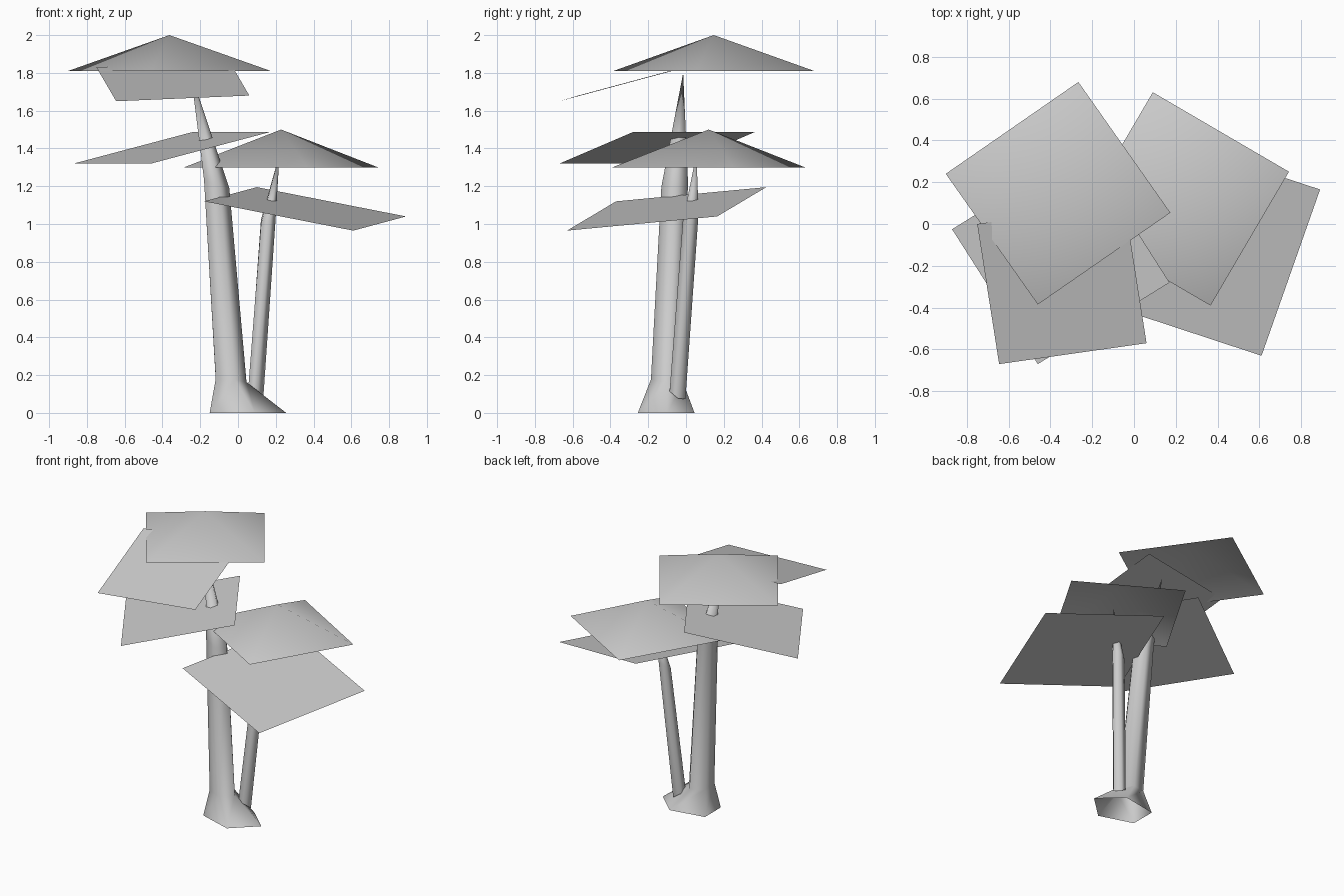
import bpy
from math import cos, sin, tau
from mathutils import Vector

cube = bpy.data.objects.get("Cube")
if cube:
    bpy.data.objects.remove(cube, do_unlink=True)

GREY = (0.6, 0.6, 0.6, 1)
grey = bpy.data.materials.new("plain grey")
grey.use_nodes = True
grey.diffuse_color = GREY
grey.node_tree.nodes["Principled BSDF"].inputs["Base Color"].default_value = GREY


def add_mesh(name, verts, faces):
    mesh = bpy.data.meshes.new(name)
    mesh.from_pydata(verts, [], faces)
    mesh.materials.append(grey)
    mesh.shade_smooth()
    obj = bpy.data.objects.new(name, mesh)
    bpy.context.collection.objects.link(obj)
    return obj


def ring(centre, radius, tilt=(0, 0), sides=5):
    """Polygon around centre; tilt is the rise in z per unit of x and y."""
    points = []
    for i in range(sides):
        x, y = radius * cos(tau * i / sides), radius * sin(tau * i / sides)
        points.append(Vector(centre) + Vector((x, y, tilt[0] * x + tilt[1] * y)))
    return points


def stem(name, rings, tip):
    """Skin a stack of rings and close it in a point; the bottom stays open."""
    n = len(rings[0])
    verts = [p for r in rings for p in r] + [Vector(tip)]
    faces = []
    for level in range(len(rings)):
        for i in range(n):
            a, b = level * n + i, level * n + (i + 1) % n
            if level < len(rings) - 1:
                faces.append((a, b, b + n, a + n))
            else:
                faces.append((a, b, len(verts) - 1))
    return add_mesh(name, verts, faces)


def canopy(name, corner_a, corner_b, centre, rim, apex):
    """Shallow open pyramid, given two neighbouring corners and the centre."""
    c = Vector(centre)
    a, b = Vector(corner_a), Vector(corner_b)
    verts = [(p.x, p.y, rim) for p in (a, b, 2 * c - a, 2 * c - b)] + [(c.x, c.y, apex)]
    return add_mesh(name, verts, [(i, (i + 1) % 4, 4) for i in range(4)])


def leaf_card(name, corner, end_a, end_b):
    """Flat parallelogram from one corner and its two neighbours."""
    c, a, b = Vector(corner), Vector(end_a), Vector(end_b)
    return add_mesh(name, [c, a, a + b - c, b], [(0, 1, 2, 3)])


# Main trunk with flared root
root = [Vector(p) for p in ((0.255, -0.10, 0), (0.10, 0.045, 0), (-0.15, 0, 0),
                            (-0.15, -0.18, 0), (0.09, -0.255, 0))]
stem("trunk",
     [root,
      ring((-0.045, -0.10, 0.17), 0.09, (-0.08, -0.1)),
      ring((-0.12, -0.06, 1.22), 0.074, (-0.4, 0.2))],
     (-0.25, -0.015, 1.8))

# Thin side branch
stem("side_branch",
     [ring((0.09, -0.045, 0.10), 0.044, (-0.5, -0.5)),
      ring((0.157, 0.025, 1.03), 0.044, (0.6, 0.5))],
     (0.22, 0.055, 1.37))

# Canopies
canopy("upper_canopy", (-0.90, 0.24), (-0.46, -0.385), (-0.363, 0.147), 1.81, 2.0)
canopy("lower_canopy", (0.09, 0.63), (-0.285, -0.01), (0.228, 0.12), 1.30, 1.5)

# Flat leaf cards
leaf_card("upper_leaf", (-0.645, -0.67, 1.65), (0.06, -0.57, 1.68), (-0.75, 0.0, 1.83))
leaf_card("middle_leaf", (-0.46, -0.67, 1.32), (0.17, -0.28, 1.487), (-0.87, -0.025, 1.32))
leaf_card("lower_leaf", (0.61, -0.63, 0.965), (0.89, 0.165, 1.04), (-0.18, -0.37, 1.12))
